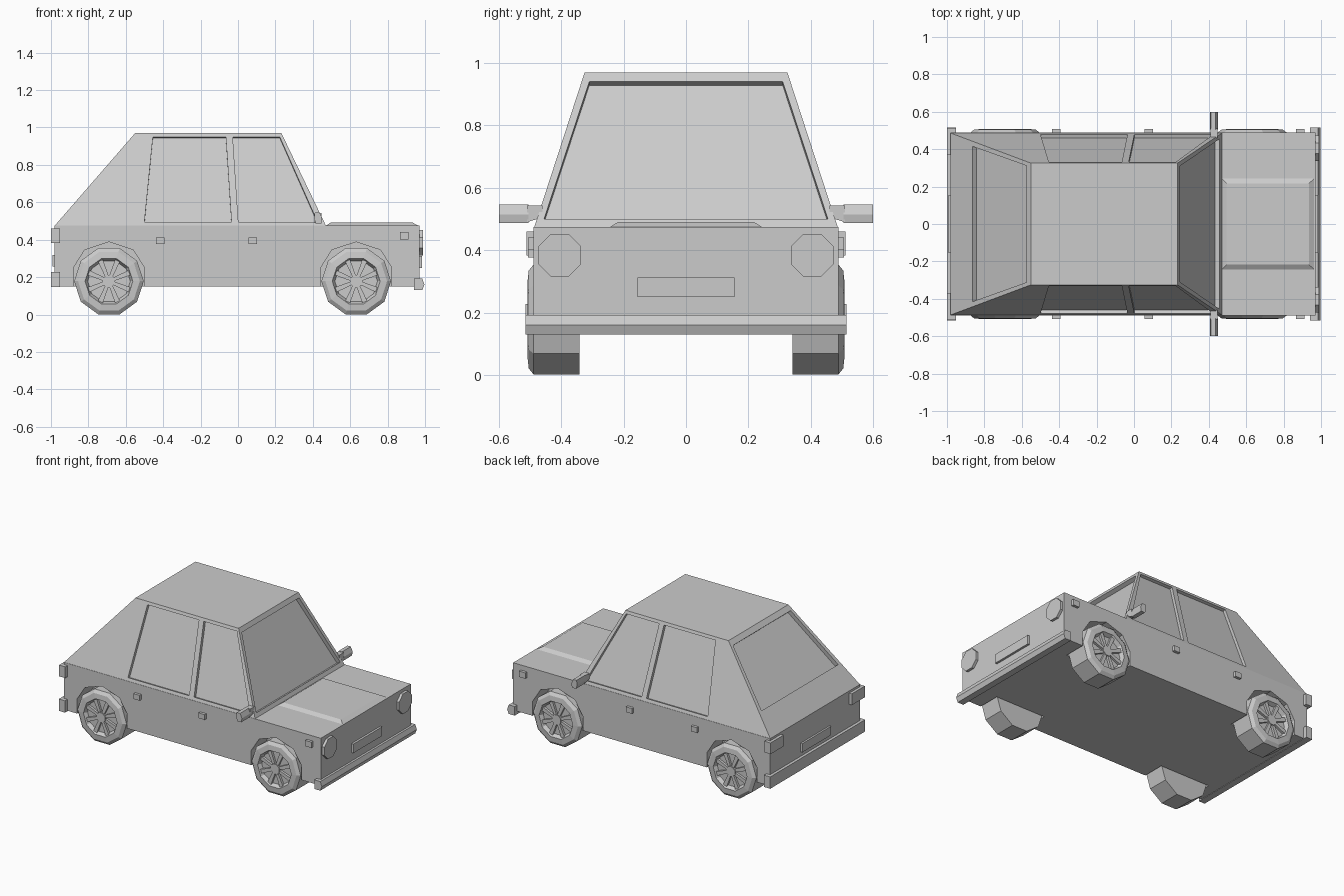
import bpy, bmesh, math
from mathutils import Vector

if "Cube" in bpy.data.objects:
    bpy.data.objects.remove(bpy.data.objects["Cube"])

grey = bpy.data.materials.new("plain_grey")
grey.diffuse_color = (0.6, 0.6, 0.6, 1)
grey.use_nodes = True
grey.node_tree.nodes["Principled BSDF"].inputs["Base Color"].default_value = grey.diffuse_color


def finish(name, bm):
    bmesh.ops.recalc_face_normals(bm, faces=bm.faces)
    me = bpy.data.meshes.new(name)
    bm.to_mesh(me)
    bm.free()
    ob = bpy.data.objects.new(name, me)
    bpy.context.collection.objects.link(ob)
    me.materials.append(grey)
    return ob


def hull(name, points):
    """Convex solid around the points, with flat faces merged."""
    bm = bmesh.new()
    for p in points:
        bm.verts.new(p)
    bmesh.ops.convex_hull(bm, input=bm.verts[:])
    bmesh.ops.dissolve_limit(bm, angle_limit=0.01, verts=bm.verts[:], edges=bm.edges[:])
    return finish(name, bm)


def box(name, x, y, z):
    return hull(name, [(a, b, c) for a in x for b in y for c in z])


def extrude_y(name, section, y0, y1):
    return hull(name, [(x, y, z) for x, z in section for y in (y0, y1)])


def cut(ob, cutter):
    cutter.hide_render = True
    mod = ob.modifiers.new("cut", 'BOOLEAN')
    mod.operation = 'DIFFERENCE'
    mod.solver = 'EXACT'
    mod.object = cutter
    bpy.context.view_layer.objects.active = ob
    bpy.ops.object.modifier_apply(modifier=mod.name)
    bpy.data.objects.remove(cutter)


def window_cut(ob, pts, outward, depth):
    """Sink a window into a sloped wall."""
    pts = [Vector(p) for p in pts]
    n = (pts[1] - pts[0]).cross(pts[2] - pts[0]).normalized()
    if n.dot(Vector(outward)) < 0:
        n = -n
    cut(ob, hull("window_cutter", [p + n * d for p in pts for d in (0.03, -depth)]))


# Lower body with wheel wells
BELT, ROOF = 0.475, 0.97
WHEELS = {"rear": -0.69, "front": 0.632}
body = box("lower_body", (-0.98, 0.97), (-0.488, 0.488), (0.15, BELT))
arch = [(-0.19, 0.10), (-0.19, 0.25), (-0.13, 0.345), (0, 0.388),
        (0.13, 0.345), (0.19, 0.25), (0.19, 0.10)]
for cx in WHEELS.values():
    for s in (-1, 1):
        cut(body, extrude_y("well_cutter", [(cx + x, z) for x, z in arch], s * 0.335, s * 0.6))

# Cabin with sunken windows
cabin = hull("cabin", [(x, s * 0.486, BELT) for x in (-0.98, 0.47) for s in (-1, 1)]
             + [(x, s * 0.325, ROOF) for x in (-0.55, 0.232) for s in (-1, 1)])


def lerp(a, b, z):
    return a + (b - a) * (z - BELT) / (ROOF - BELT)


side_windows = [[(-0.455, 0.95), (-0.065, 0.95), (-0.035, 0.495), (-0.5, 0.495)],
                [(-0.028, 0.95), (0.223, 0.95), (0.425, 0.495), (0.002, 0.495)]]
for s in (-1, 1):
    for win in side_windows:
        window_cut(cabin, [(x, s * lerp(0.486, 0.325, z), z) for x, z in win], (0, s, 0), 0.02)
for outward, base, top, rows in ((1, 0.47, 0.232, [(0.31, 0.94), (0.455, 0.5)]),
                                 (-1, -0.98, -0.55, [(0.312, 0.94), (0.415, 0.608)])):
    (w1, z1), (w2, z2) = rows
    window_cut(cabin, [(lerp(base, top, z), y, z) for y, z in
                       ((w1, z1), (-w1, z1), (-w2, z2), (w2, z2))], (outward, 0, 0), 0.028)

# Raised bonnet panel
hull("bonnet_panel", [(x, s * 0.247, BELT - 0.003) for x in (0.465, 0.968) for s in (-1, 1)]
     + [(x, s * 0.217, 0.491) for x in (0.495, 0.935) for s in (-1, 1)])

# Bumpers and plates
extrude_y("front_bumper", [(0.94, 0.13), (0.985, 0.13), (0.997, 0.16), (0.985, 0.192),
                           (0.94, 0.192)], -0.515, 0.515)
box("rear_bumper", (-1.0, -0.953), (-0.515, 0.515), (0.147, 0.228))
box("front_plate", (0.96, 0.985), (-0.156, 0.156), (0.25, 0.312))
box("rear_plate", (-0.993, -0.97), (-0.156, 0.156), (0.258, 0.318))

for s, side in ((-1, "right"), (1, "left")):
    # Lamps
    octagon = [(s * 0.405 + 0.074 * math.cos(math.radians(45 * i + 22.5)),
                0.384 + 0.074 * math.sin(math.radians(45 * i + 22.5))) for i in range(8)]
    hull(side + "_headlight", [(x, y, z) for y, z in octagon for x in (0.96, 0.988)])
    box(side + "_tail_lamp", (-1.0, -0.953), (s * 0.37, s * 0.512), (0.383, 0.46))
    box(side + "_side_marker", (0.865, 0.912), (s * 0.47, s * 0.507), (0.4, 0.44))
    # Door handles
    for x in (-0.415, 0.078):
        box(side + "_door_handle", (x - 0.023, x + 0.023), (s * 0.47, s * 0.507), (0.376, 0.412))
    # Mirrors with a thin stalk
    extrude_y(side + "_mirror", [(0.406, 0.515), (0.411, 0.546), (0.436, 0.546),
                                 (0.45, 0.515), (0.445, 0.487), (0.415, 0.487)],
              s * 0.505, s * 0.6)
    hull(side + "_mirror_stalk", [(x, s * 0.51, z) for x in (0.41, 0.447) for z in (0.49, 0.543)]
         + [(x, s * 0.46, z) for x in (0.41, 0.447) for z in (0.505, 0.543)])

    # Wheels: ten-sided tyre with a sunken rim, spokes and hub
    for end, cx in WHEELS.items():
        cz, name = 0.178, end + "_" + side
        profile = [(0.186, 0.342), (0.186, 0.488), (0.165, 0.504), (0.128, 0.508), (0.114, 0.482)]
        bm = bmesh.new()
        rings = []
        for r, y in profile:
            rings.append([bm.verts.new((cx + r * math.cos(math.radians(36 * i + 18 + 36 * 0.5 - 18)
                                                         + math.radians(-18 + 18)), s * y,
                                        cz + r * math.sin(math.radians(36 * i + 18))))
                          for i in range(10)])
        for i, (r, y) in enumerate(profile):
            for k, v in enumerate(rings[i]):
                a = math.radians(36 * k + 18 - 18 + 0) + math.radians(0)
                v.co = (cx + r * math.cos(a), s * y, cz + r * math.sin(a))
        for a, b in zip(rings, rings[1:]):
            for k in range(10):
                bm.faces.new((a[k], a[k - 1], b[k - 1], b[k]))
        bm.faces.new(rings[0])
        bm.faces.new(rings[-1])
        finish(name + "_tyre", bm)
        for k in range(8):
            a = math.radians(45 * k + 22.5)
            d, t = Vector((math.cos(a), 0, math.sin(a))), Vector((-math.sin(a), 0, math.cos(a)))
            c = Vector((cx, 0, cz))
            hull(name + "_spoke", [c + d * r + t * w * q + Vector((0, s * y, 0))
                                   for r, w in ((0.02, 0.009), (0.119, 0.014))
                                   for q in (-1, 1) for y in (0.478, 0.498)])
        extrude_y(name + "_hub", [(cx + 0.036 * math.cos(math.radians(45 * k + 22.5)),
                                   cz + 0.036 * math.sin(math.radians(45 * k + 22.5)))
                                  for k in range(8)], s * 0.478, s * 0.503)
